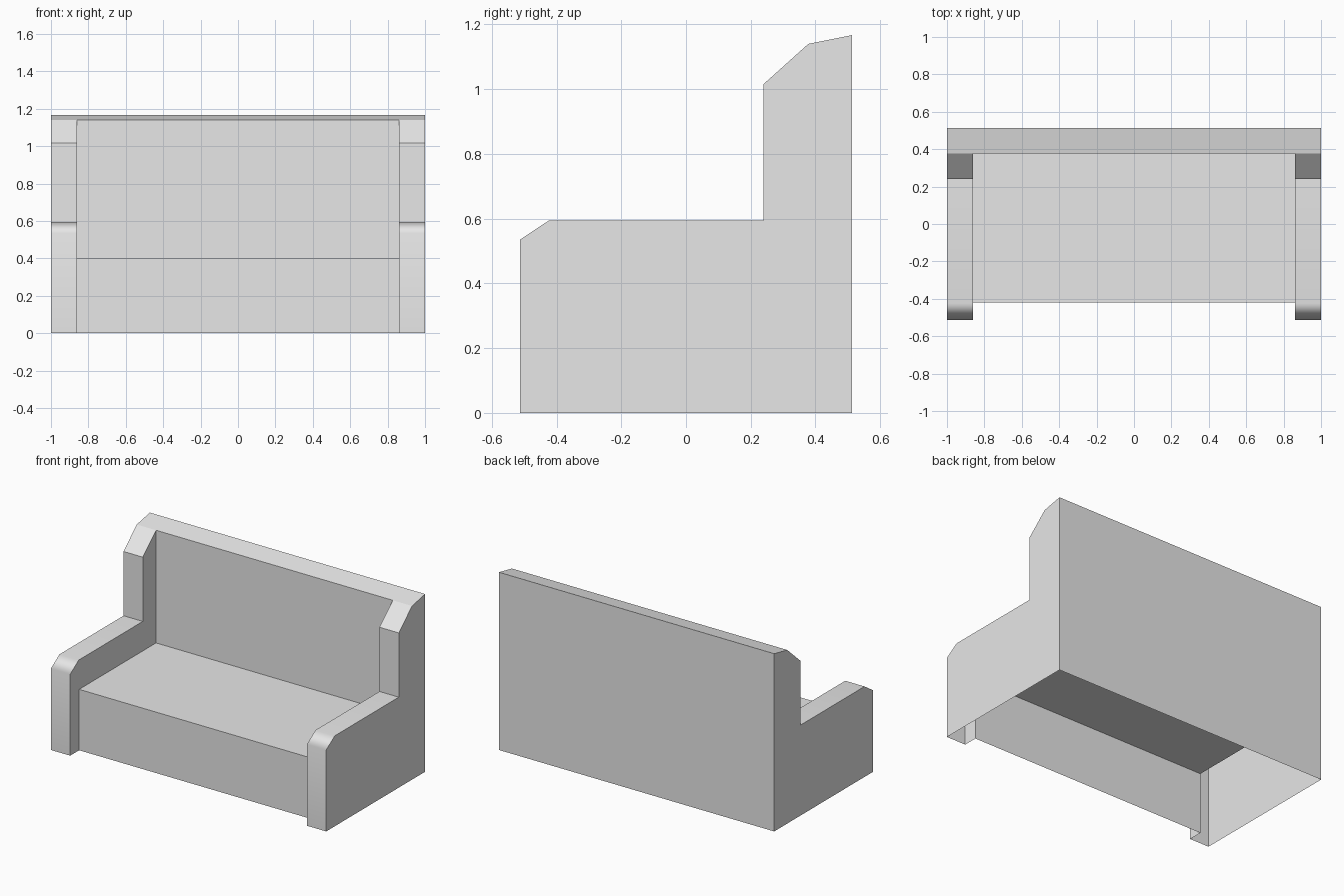
import bpy, bmesh

cube = bpy.data.objects.get("Cube")
if cube:
    bpy.data.objects.remove(cube, do_unlink=True)

grey = bpy.data.materials.new("plain_grey")
grey.use_nodes = True
grey.diffuse_color = (0.8, 0.8, 0.8, 1)
grey.node_tree.nodes["Principled BSDF"].inputs["Base Color"].default_value = (0.8, 0.8, 0.8, 1)

HALF, INNER = 1.0, 0.86          # outer half width, inside of the arms
FRONT, BACK = -0.513, 0.513
SEAT_FRONT, SEAT_BACK = -0.42, 0.378
SEAT_Z, ARM_Z, SHOULDER_Z, REST_Z, TOP_Z = 0.4, 0.594, 1.016, 1.14, 1.167


def sweep(bm, path, x0, x1):
    """Sheet made by sweeping an open (y, z) path from x0 to x1."""
    rows = [[bm.verts.new((x, y, z)) for x in (x0, x1)] for y, z in path]
    return [bm.faces.new((a[0], a[1], b[1], b[0])) for a, b in zip(rows, rows[1:])]


def panel(bm, outline, x):
    """Flat upright panel at x, facing +x."""
    bm.faces.new([bm.verts.new((x, y, z)) for y, z in outline])


def finish(bm, name):
    mesh = bpy.data.meshes.new(name)
    bm.to_mesh(mesh)
    bm.free()
    mesh.materials.append(grey)
    obj = bpy.data.objects.new(name, mesh)
    bpy.context.scene.collection.objects.link(obj)
    return obj


# Front panel, seat and backrest as one folded sheet
bm = bmesh.new()
sweep(bm, [(SEAT_FRONT, 0), (SEAT_FRONT, SEAT_Z), (SEAT_BACK, SEAT_Z), (SEAT_BACK, REST_Z)],
      -INNER, INNER)
finish(bm, "seat_and_backrest")

# Sloped top rail and the tall rear panel
bm = bmesh.new()
sweep(bm, [(SEAT_BACK, REST_Z), (BACK, TOP_Z), (BACK, 0)], -HALF, HALF)
finish(bm, "top_rail_and_rear_panel")

# Hollow arms, open underneath, mirrored to both sides
edge = [(FRONT, 0), (FRONT, 0.535), (-0.424, ARM_Z), (0.24, ARM_Z),
        (0.24, SHOULDER_Z), (SEAT_BACK, REST_Z)]
bm = bmesh.new()
strips = sweep(bm, edge, INNER, HALF)
panel(bm, [(BACK, 0), (BACK, TOP_Z)] + edge[::-1], HALF)
panel(bm, edge + [(SEAT_BACK, SEAT_Z), (SEAT_FRONT, SEAT_Z), (SEAT_FRONT, 0)], INNER)

# Only the nose of the arm is softly shaded
nose = set(strips[1].edges)
for f in bm.faces:
    f.smooth = True
for e in bm.edges:
    e.smooth = e in nose and len(e.link_faces) == 2
arms = finish(bm, "arms")
arms.modifiers.new("both_sides", 'MIRROR').use_mirror_merge = False
soft = arms.modifiers.new("soft_nose", 'WEIGHTED_NORMAL')
soft.keep_sharp = True
